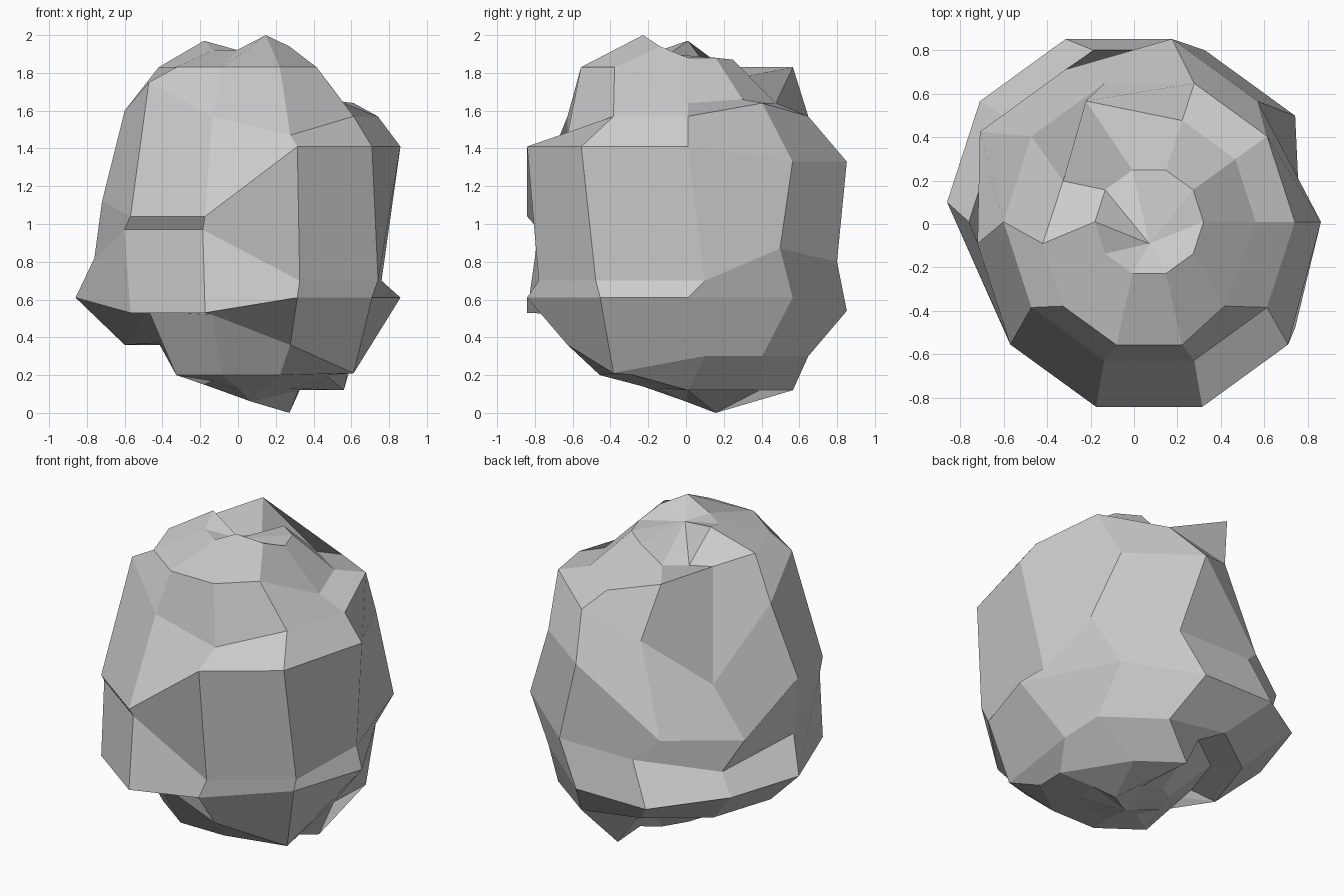
import bpy, bmesh
from math import cos, sin, radians

# Ten-sided stone: each ring has a radius and the height of its ten corners,
# counted counter-clockwise from +x
CENTRE = (0.07, 0.01)
RINGS = [
    (0.25, (0.12, 0.00, 0.08, 0.12, 0.15, 0.15, 0.17, 0.14, 0.14, 0.13)),
    (0.49, (0.12, 0.12, 0.12, 0.37, 0.37, 0.37, 0.20, 0.20, 0.20, 0.20)),
    (0.67, (0.30, 0.30, 0.30, 0.36, 0.36, 0.36, 0.54, 0.52, 0.36, 0.21)),
    (0.79, (0.61, 0.61, 0.54, 0.54, 0.61, 0.61, 0.53, 0.53, 0.61, 0.61)),
    (0.83, (0.70, 0.87, 0.80, 0.80, 0.72, 0.82, 0.97, 0.97, 0.70, 0.70)),
    (0.79, (1.41, 1.33, 1.33, 0.92, 0.92, 1.12, 1.04, 1.04, 1.41, 1.41)),
    (0.67, (1.57, 1.64, 1.57, 1.48, 1.20, 1.60, 1.75, 1.57, 1.47, 1.57)),
    (0.49, (1.64, 1.66, 1.64, 1.83, 1.83, 1.83, 1.83, 1.83, 1.83, 1.83)),
    (0.25, (1.88, 1.88, 1.87, 1.77, 1.77, 1.97, 1.92, 1.92, 2.00, 1.94)),
]
# Sideways shoves of corner groups: (dx, dy) -> {ring: columns}
SHOVES = {
    (-0.14, 0.09): {1: (1, 2), 2: (0,), 3: (1, 2, 3, 4, 5), 4: (0,), 5: (1, 2), 7: (3,)},
    (-0.14, -0.05): {5: (3, 4)},
    (0.0, -0.10): {3: (6, 7, 8), 5: (5, 6, 7, 8, 9), 7: (4, 5, 6, 7, 8)},
    (-0.05, -0.10): {7: (9,)},
}
shift = {(i, j): d for d, group in SHOVES.items() for i, cols in group.items() for j in cols}

bm = bmesh.new()

# Corner rings
rows = []
for i, (r, heights) in enumerate(RINGS):
    row = []
    for j, z in enumerate(heights):
        dx, dy = shift.get((i, j), (0, 0))
        a = radians(36 * j)
        row.append(bm.verts.new((CENTRE[0] + r * cos(a) + dx, CENTRE[1] + r * sin(a) + dy, z)))
    rows.append(row)

# Side faces between rings
for low, high in zip(rows, rows[1:]):
    for j in range(10):
        k = (j + 1) % 10
        bm.faces.new((low[j], low[k], high[k], high[j]))

# Top and bottom fans
top = bm.verts.new((0.07, -0.09, 1.90))
bottom = bm.verts.new((0.07, 0.0, 0.06))
for j in range(10):
    k = (j + 1) % 10
    bm.faces.new((rows[-1][j], rows[-1][k], top))
    bm.faces.new((rows[0][k], rows[0][j], bottom))

bmesh.ops.recalc_face_normals(bm, faces=bm.faces)
mesh = bpy.data.meshes.new("stone")
bm.to_mesh(mesh)
bm.free()
stone = bpy.data.objects.new("stone", mesh)
bpy.context.collection.objects.link(stone)
